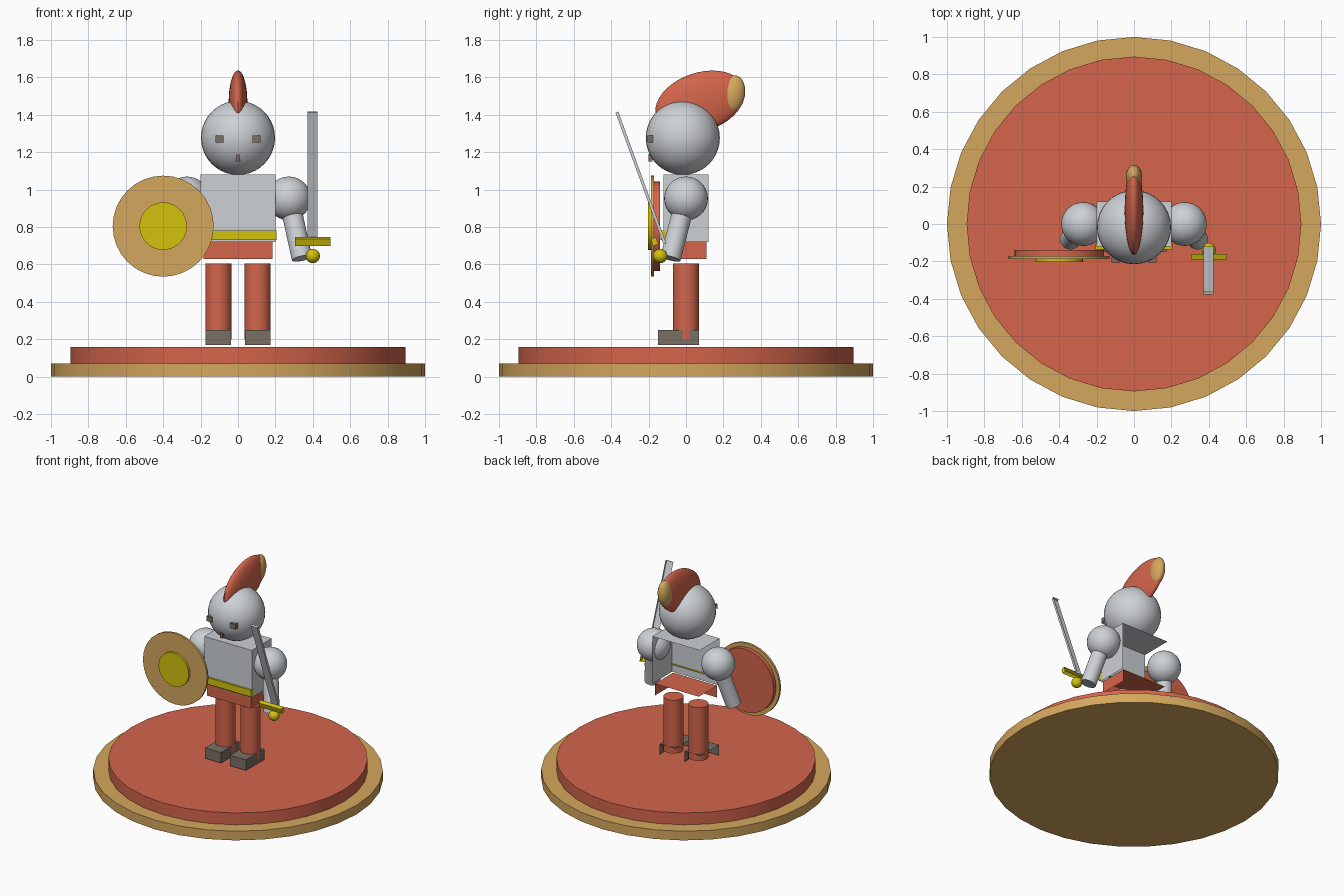
import bpy, bmesh, math
from mathutils import Vector, Matrix

if "Cube" in bpy.data.objects:
    bpy.data.objects.remove(bpy.data.objects["Cube"])


def material(name, rgb):
    m = bpy.data.materials.new(name)
    lin = [(c / 255 / 12.92) if c < 11 else ((c / 255 + 0.055) / 1.055) ** 2.4 for c in rgb]
    m.diffuse_color = (*lin, 1)
    m.use_nodes = True
    m.node_tree.nodes["Principled BSDF"].inputs["Base Color"].default_value = m.diffuse_color
    return m


RED = material("brick_red", (212, 101, 75))
TAN = material("tan", (213, 167, 93))
STEEL = material("steel_grey", (205, 209, 213))
GOLD = material("gold_yellow", (212, 193, 13))
BROWN = material("dark_brown", (122, 110, 101))


def finish(name, bm, mat, smooth=True):
    mesh = bpy.data.meshes.new(name)
    bm.to_mesh(mesh)
    bm.free()
    mesh.materials.append(mat)
    ob = bpy.data.objects.new(name, mesh)
    bpy.context.collection.objects.link(ob)
    if smooth:
        bpy.ops.object.select_all(action='DESELECT')
        bpy.context.view_layer.objects.active = ob
        ob.select_set(True)
        bpy.ops.object.shade_smooth_by_angle(angle=math.radians(35))
    return ob


def cylinder(name, a, b, r, mat, sides=32):
    """Capped cylinder running from point a to point b."""
    a, b = Vector(a), Vector(b)
    d = b - a
    mx = Matrix.Translation((a + b) / 2) @ d.to_track_quat('Z', 'Y').to_matrix().to_4x4()
    bm = bmesh.new()
    bmesh.ops.create_cone(bm, cap_ends=True, segments=sides, radius1=r, radius2=r,
                          depth=d.length, matrix=mx)
    return finish(name, bm, mat)


def ellipsoid(name, centre, radii, mat, tilt=0):
    mx = (Matrix.Translation(centre) @ Matrix.Rotation(math.radians(tilt), 4, 'X')
          @ Matrix.Diagonal((*radii, 1)))
    bm = bmesh.new()
    bmesh.ops.create_uvsphere(bm, u_segments=32, v_segments=20, radius=1, matrix=mx)
    return finish(name, bm, mat)


def open_box(name, centre, size, mat, tilt=0):
    """Box shell with only its front, right and top faces."""
    bm = bmesh.new()
    bmesh.ops.create_cube(bm, size=1)
    bm.normal_update()
    hidden = [f for f in bm.faces if f.normal.dot(Vector((1, -1, 1))) < 0]
    bmesh.ops.delete(bm, geom=hidden, context='FACES')
    bm.transform(Matrix.Translation(centre) @ Matrix.Rotation(math.radians(tilt), 4, 'X')
                 @ Matrix.Diagonal((*size, 1)))
    return finish(name, bm, mat, smooth=False)


# Stepped round base
cylinder("base_lower", (0, 0, 0), (0, 0, 0.07), 1.0, TAN)
cylinder("base_upper", (0, 0, 0.07), (0, 0, 0.16), 0.895, RED)

# Legs, boots, arms and eyes on both sides
for s, side in ((-1, "left"), (1, "right")):
    cylinder(f"leg_{side}", (s * 0.105, 0, 0.20), (s * 0.105, 0, 0.605), 0.07, RED)
    open_box(f"boot_{side}", (s * 0.105, -0.04, 0.21), (0.135, 0.22, 0.08), BROWN)
    ellipsoid(f"shoulder_{side}", (s * 0.272, 0, 0.953), (0.117,) * 3, STEEL)
    cylinder(f"arm_{side}", (s * 0.272, 0, 0.953), (s * 0.342, -0.083, 0.633), 0.055, STEEL)
    open_box(f"eye_{side}", (s * 0.098, -0.191, 1.27), (0.047, 0.03, 0.038), BROWN)

# Body
open_box("skirt", (0, 0, 0.675), (0.37, 0.22, 0.09), RED)
open_box("torso", (0, 0, 0.90), (0.40, 0.24, 0.36), STEEL)
open_box("belt", (0, -0.12, 0.757), (0.41, 0.03, 0.05), GOLD)

# Head, mouth slot and crest
ellipsoid("head", (0, -0.017, 1.277), (0.198,) * 3, STEEL)
open_box("mouth", (0, -0.19, 1.17), (0.02, 0.02, 0.04), BROWN)
ellipsoid("crest", (0, 0.075, 1.468), (0.05, 0.247, 0.157), RED, tilt=19)
ellipsoid("crest_tip", (0, 0.25, 1.51), (0.044, 0.065, 0.102), TAN, tilt=-10)

# Round shield facing forward
for name, y0, y1, r, mat in (("shield_back", -0.14, -0.17, 0.24, RED),
                             ("shield_face", -0.17, -0.187, 0.27, TAN),
                             ("shield_boss", -0.187, -0.203, 0.127, GOLD)):
    cylinder(name, (-0.4, y0, 0.805), (-0.4, y1, 0.805), r, mat)

# Sword leaning forward
open_box("sword_blade", (0.398, -0.241, 1.062), (0.055, 0.016, 0.75), STEEL, tilt=20)
open_box("sword_guard", (0.40, -0.168, 0.722), (0.19, 0.03, 0.04), GOLD, tilt=20)
ellipsoid("sword_pommel", (0.40, -0.138, 0.645), (0.038,) * 3, GOLD)
